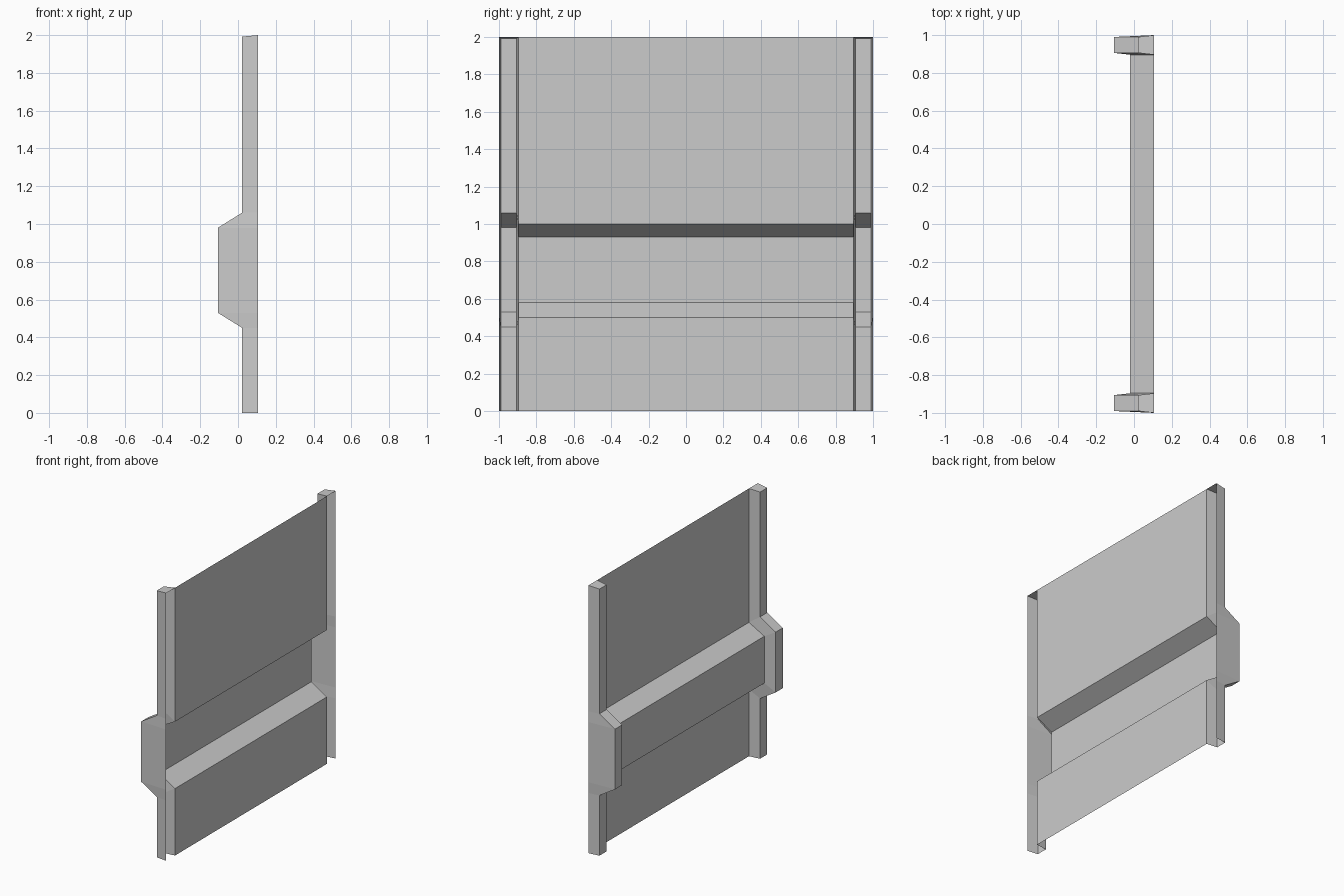
import bpy

if "Cube" in bpy.data.objects:
    bpy.data.objects.remove(bpy.data.objects["Cube"])

FRONT = 0.107          # x of the flat front plane
PANEL_EDGE = 0.896     # half width of the panel

# profiles as (x, z), bottom to top
panel_profile = [(FRONT, 0), (FRONT, 0.50), (-0.02, 0.58),
                 (-0.02, 0.93), (FRONT, 1.00), (FRONT, 2.0)]
post_profile = [(0.022, 0), (0.022, 0.45), (-0.107, 0.53),
                (-0.107, 0.98), (0.022, 1.06), (0.022, 1.992)]


def loft(name, rows, extra_faces=()):
    """Open sheet joining rows that all have the same number of points."""
    n = len(rows[0])
    verts = [p for row in rows for p in row]
    faces = [(i * n + j, i * n + j + 1, (i + 1) * n + j + 1, (i + 1) * n + j)
             for i in range(len(rows) - 1) for j in range(n - 1)]
    mesh = bpy.data.meshes.new(name)
    mesh.from_pydata(verts, [], faces + list(extra_faces))
    mesh.update()
    obj = bpy.data.objects.new(name, mesh)
    bpy.context.collection.objects.link(obj)
    return obj


# wall panel with the horizontal groove
loft("wall_panel", [[(x, -PANEL_EDGE, z), (x, PANEL_EDGE, z)]
                    for x, z in panel_profile])

# side posts: channels open to the front and bottom, capped on top
rows = []
for (px, pz), (bx, bz) in zip(panel_profile, post_profile):
    outer_z = 2.0 if pz == 2.0 else bz
    rows.append([(px, PANEL_EDGE, pz), (bx, 0.906, bz),
                 (bx, 0.99, bz), (FRONT, 1.0, outer_z)])
top = (len(rows) - 1) * 4
posts = loft("side_posts", rows, [(top, top + 1, top + 2, top + 3)])
mirror = posts.modifiers.new("mirror", 'MIRROR')
mirror.use_axis = (False, True, False)
mirror.use_mirror_merge = False
